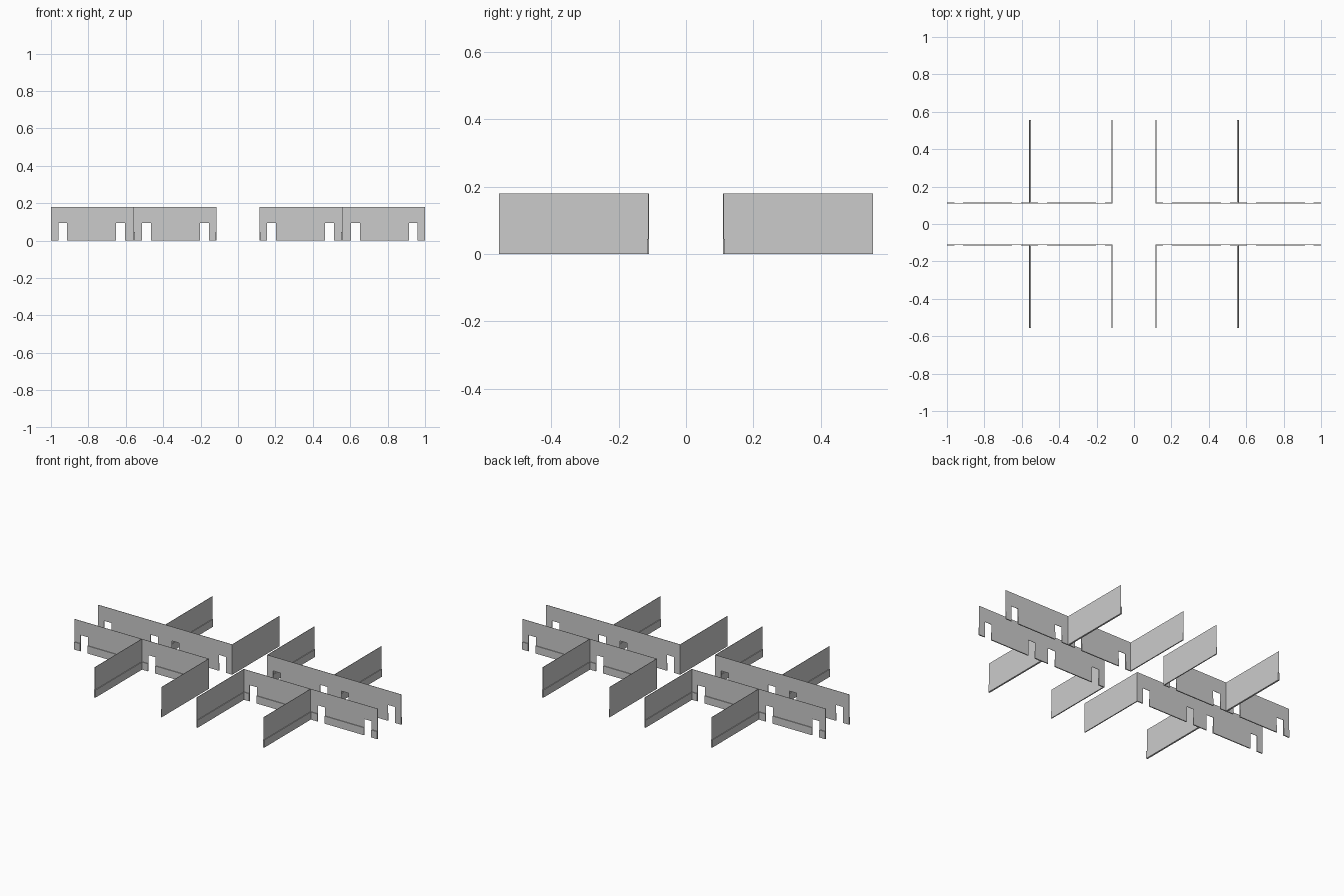
import bpy
import bmesh
from mathutils import Vector

cube = bpy.data.objects.get("Cube")
if cube:
    bpy.data.objects.remove(cube, do_unlink=True)

# Key sizes of one quarter of the plan
HEIGHT = 0.18
DOOR_TOP = 0.095
SKIRT_TOP = 0.045
THIN = 0.002
SKIRT = 0.004
X_IN, X_MID, X_OUT = 0.115, 0.557, 1.0
Y_IN, Y_OUT = 0.11, 0.555
DOORS = [(0.155, 0.203), (0.465, 0.513), (0.605, 0.653), (0.913, 0.96)]

grey = bpy.data.materials.new("light_grey")
grey.use_nodes = True
grey.diffuse_color = (0.6, 0.6, 0.6, 1)
grey.node_tree.nodes["Principled BSDF"].inputs["Base Color"].default_value = (0.6, 0.6, 0.6, 1)


def finish(name, bm):
    """Turn a quarter part into an object mirrored to all four quarters."""
    bmesh.ops.recalc_face_normals(bm, faces=bm.faces)
    mesh = bpy.data.meshes.new(name)
    bm.to_mesh(mesh)
    bm.free()
    mesh.materials.append(grey)
    obj = bpy.data.objects.new(name, mesh)
    bpy.context.collection.objects.link(obj)
    mirror = obj.modifiers.new("four_quarters", "MIRROR")
    mirror.use_axis = (True, True, False)
    mirror.use_mirror_merge = False
    return obj


def add_box(bm, x0, x1, y0, y1, top):
    verts = bmesh.ops.create_cube(bm, size=1)["verts"]
    low, high = Vector((x0, y0, 0)), Vector((x1, y1, top))
    for v in verts:
        v.co = (low + high) / 2 + v.co * (high - low)


def boxes(name, bounds, top):
    bm = bmesh.new()
    for b in bounds:
        add_box(bm, *b, top)
    return finish(name, bm)


# Corridor wall: outline with door notches, extruded to a thin sheet
outline = [(X_IN, HEIGHT), (X_IN, 0)]
for left, right in DOORS:
    outline += [(left, 0), (left, DOOR_TOP), (right, DOOR_TOP), (right, 0)]
outline += [(X_OUT, 0), (X_OUT, HEIGHT)]
bm = bmesh.new()
sheet = bm.faces.new([bm.verts.new((x, Y_IN, z)) for x, z in outline])
extruded = bmesh.ops.extrude_face_region(bm, geom=[sheet], use_keep_orig=True)
moved = [g for g in extruded["geom"] if isinstance(g, bmesh.types.BMVert)]
bmesh.ops.translate(bm, verts=moved, vec=(0, THIN, 0))
finish("corridor_wall", bm)

# Cross walls closing and dividing the rooms
boxes("end_wall", [(X_IN, X_IN + THIN, Y_IN, Y_OUT)], HEIGHT)
boxes("dividing_wall", [(X_MID - THIN / 2, X_MID + THIN / 2, Y_IN, Y_OUT)], HEIGHT)

# Skirting on the room side of the corridor wall, broken at the doors
edges = [X_IN] + [x for door in DOORS for x in door] + [X_OUT]
face_y = Y_IN + THIN
boxes("corridor_skirting",
      [(a, b, face_y, face_y + SKIRT) for a, b in zip(edges[::2], edges[1::2])], SKIRT_TOP)

# Skirting along the cross walls
boxes("end_skirting", [(X_IN + THIN, X_IN + THIN + SKIRT, face_y, Y_OUT)], SKIRT_TOP)
boxes("dividing_skirting",
      [(X_MID - THIN / 2 - SKIRT, X_MID - THIN / 2, face_y, Y_OUT),
       (X_MID + THIN / 2, X_MID + THIN / 2 + SKIRT, face_y, Y_OUT)], SKIRT_TOP)
